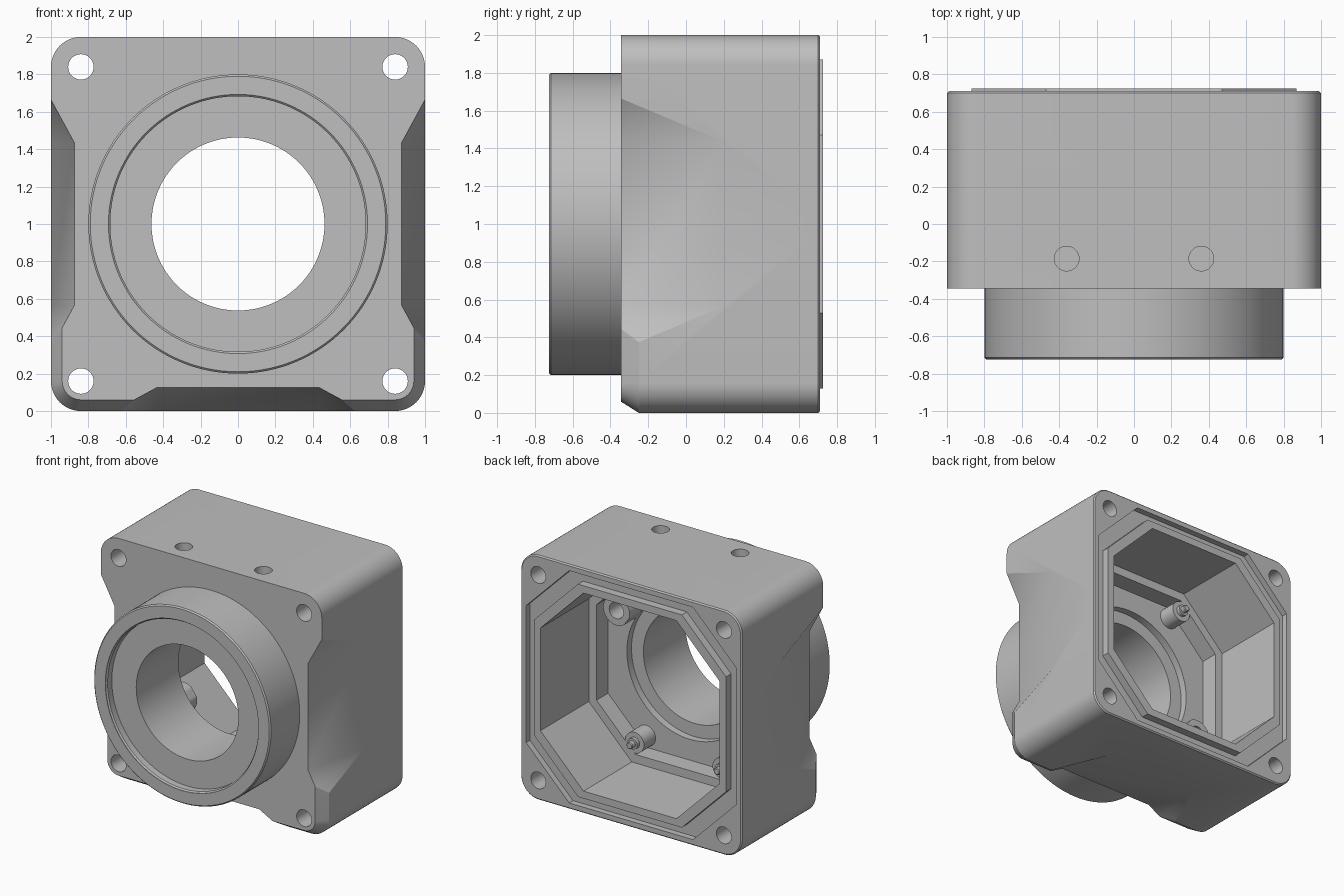
import bpy, bmesh
from math import cos, sin, pi

default = bpy.data.objects.get("Cube")
if default:
    bpy.data.objects.remove(default, do_unlink=True)

grey = bpy.data.materials.new("cast grey")
grey.use_nodes = True
colour = (0.52, 0.52, 0.52, 1)
grey.diffuse_color = colour
grey.node_tree.nodes["Principled BSDF"].inputs["Base Color"].default_value = colour

FRONT, BACK = -0.345, 0.71      # faces of the square body
FLOOR, POCKET = 0.10, -0.05     # levels inside the cavity


def loft(name, rings):
    """Solid skinned through equal-length rings of points, capped at both ends."""
    bm = bmesh.new()
    loops = [[bm.verts.new(p) for p in ring] for ring in rings]
    for a, b in zip(loops, loops[1:]):
        for i in range(len(a)):
            j = (i + 1) % len(a)
            bm.faces.new((a[i], a[j], b[j], b[i]))
    bm.faces.new(loops[0])
    bm.faces.new(loops[-1])
    bmesh.ops.recalc_face_normals(bm, faces=bm.faces)
    mesh = bpy.data.meshes.new(name)
    bm.to_mesh(mesh)
    bm.free()
    obj = bpy.data.objects.new(name, mesh)
    bpy.context.collection.objects.link(obj)
    return obj


def turned(name, profile, x=0, z=1, n=32):
    """Round solid along y from (radius, y) pairs."""
    return loft(name, [[(x + r * cos(2 * pi * i / n), y, z + r * sin(2 * pi * i / n))
                        for i in range(n)] for r, y in profile])


def octagon(name, half, corner, y0, y1):
    """Square prism with cut corners; corner is where each flat ends."""
    flat = [(half, -corner), (half, corner), (corner, half), (-corner, half),
            (-half, corner), (-half, -corner), (-corner, -half), (corner, -half)]
    return loft(name, [[(x, y, 1 + z) for x, z in flat] for y in (y0, y1)])


def combine(target, tool, operation="DIFFERENCE"):
    mod = target.modifiers.new("cut", "BOOLEAN")
    mod.operation, mod.object, mod.solver = operation, tool, "EXACT"
    graph = bpy.context.evaluated_depsgraph_get()
    mesh = bpy.data.meshes.new_from_object(target.evaluated_get(graph))
    target.modifiers.clear()
    target.data = mesh
    bpy.data.objects.remove(tool, do_unlink=True)


def finish(obj):
    obj.data.materials.clear()
    obj.data.materials.append(grey)
    bpy.ops.object.select_all(action="DESELECT")
    obj.select_set(True)
    bpy.context.view_layer.objects.active = obj
    bpy.ops.object.shade_smooth_by_angle(angle=pi / 6)


def outline(y, top, low, steps=12):
    """Rounded square with separate corner radii for its upper and lower half."""
    c = 0.84
    pts = []
    for q, (sx, sz, r) in enumerate([(1, 1, top), (-1, 1, top), (-1, -1, low), (1, -1, low)]):
        if q == 2:
            pts += [(-c - top, y, 1.05), (-c - low, y, 0.95)]
        for i in range(steps + 1):
            a = (q + i / steps) * pi / 2
            pts.append((sx * c + r * cos(a), y, 1 + sz * c + r * sin(a)))
    return pts + [(c + low, y, 0.95), (c + top, y, 1.05)]


# Square body, chamfered around its lower front edge
housing = loft("housing", [outline(FRONT, 0.16, 0.10), outline(-0.25, 0.16, 0.16),
                           outline(BACK - 0.01, 0.16, 0.16), outline(BACK, 0.15, 0.15)])

# Tapered reliefs on both sides and the underside
for side in ("right", "left", "under"):
    rings = []
    for y in (-0.5, 0.4):
        out = 0.875 + 0.125 * (y - FRONT) / 0.545
        ring = []
        for o, across in ((out, -0.435), (out, 0.435), (out + 0.3, 0.987), (out + 0.3, -0.987)):
            ring.append({"right": (o, y, 1 + across), "left": (-o, y, 1 + across),
                         "under": (across, y, 1 - o)}[side])
        rings.append(ring)
    combine(housing, loft("relief", rings))

# Front barrel
barrel = turned("barrel", [(0.79, -0.725), (0.8, -0.715), (0.8, -0.2)], n=128)
combine(housing, barrel, "UNION")

# Seal groove and raised rim on the back
combine(housing, octagon("groove", 0.95, 0.56, BACK - 0.05, 1))
combine(housing, octagon("rim", 0.87, 0.47, 0.6, 0.725), "UNION")

# Cavity, then a lower pocket that leaves bosses standing
combine(housing, octagon("cavity", 0.81, 0.42, FLOOR, 1))
pocket = octagon("pocket", 0.74, 0.39, POCKET, FLOOR + 0.05)
pins = [(sx * 0.395, 1 + sz * 0.645) for sx in (1, -1) for sz in (1, -1)]
screw_bosses = [(s * 0.56, 1 + s * 0.39) for s in (1, -1)]
for x, z in pins:
    combine(pocket, turned("pin_boss", [(0.085, -0.2), (0.085, 0.3)], x, z))
for x, z in screw_bosses:
    combine(pocket, turned("screw_boss", [(0.12, -0.2), (0.12, 0.3)], x, z))
combine(housing, pocket)
for x, z in screw_bosses:
    combine(housing, turned("screw_hole", [(0.065, -0.1), (0.065, 0.3)], x, z))

# Bore with a recess at each end
combine(housing, turned("bore", [(0.4625, -1), (0.4625, 1)], n=128))
combine(housing, turned("front_recess", [(0.693, -1), (0.693, -0.72), (0.683, -0.71),
                                         (0.683, -0.655)], n=128))
combine(housing, turned("rear_recess", [(0.57, POCKET - 0.06), (0.57, FLOOR)], n=128))

# Corner through holes and blind holes in the top
for x in (-0.84, 0.84):
    for z in (0.16, 1.84):
        combine(housing, turned("corner_hole", [(0.068, -1), (0.068, 1)], x, z))
for x in (-0.36, 0.36):
    combine(housing, loft("top_hole", [[(x + 0.066 * cos(i * pi / 16), -0.185 + 0.066 * sin(i * pi / 16), z)
                                        for i in range(32)] for z in (1.75, 2.2)]))
finish(housing)

# Stepped locating pins on the small bosses
for x, z in pins:
    finish(turned("pin", [(0.045, 0.05), (0.045, 0.13), (0.028, 0.13), (0.028, 0.165),
                          (0.022, 0.17)], x, z, 24))
